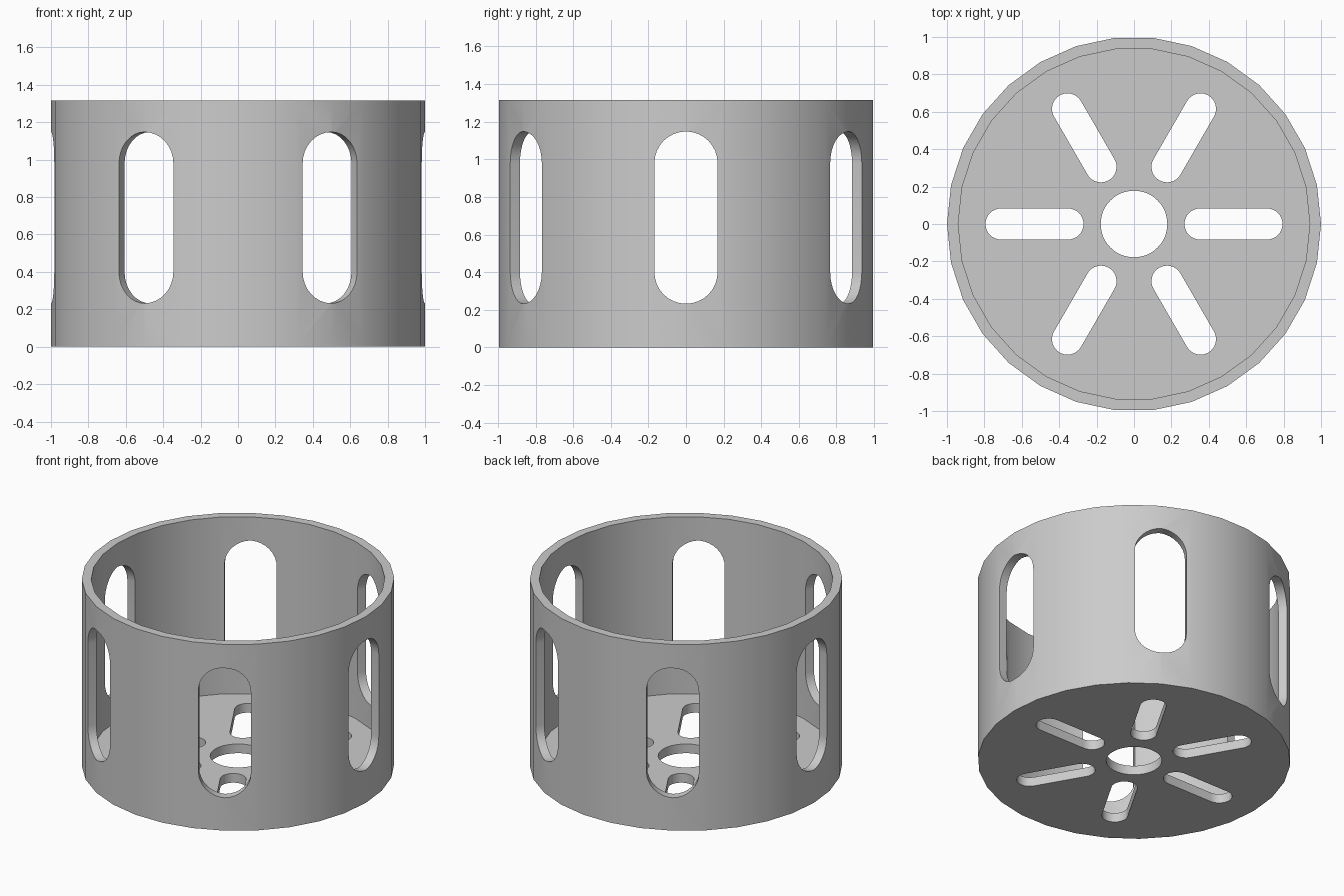
import bpy, bmesh
from math import cos, sin, pi, radians
from mathutils import Matrix, Vector

cube = bpy.data.objects.get("Cube")
if cube:
    bpy.data.objects.remove(cube, do_unlink=True)

SIDES, HEIGHT, OUTER, INNER, FLOOR = 30, 1.315, 1.0, 0.94, 0.065


def new_object(name, bm):
    bmesh.ops.recalc_face_normals(bm, faces=bm.faces)
    mesh = bpy.data.meshes.new(name)
    bm.to_mesh(mesh)
    bm.free()
    obj = bpy.data.objects.new(name, mesh)
    bpy.context.collection.objects.link(obj)
    return obj


def ring(bm, radius, z):
    return [bm.verts.new((radius * cos(2 * pi * i / SIDES),
                          radius * sin(2 * pi * i / SIDES), z)) for i in range(SIDES)]


def slot_prism(bm, start, end, radius, low, high, matrix, steps=16):
    """Round-ended bar along local x, extruded along local z."""
    outline = []
    for centre, turn in ((end, -pi / 2), (start, pi / 2)):
        for i in range(steps + 1):
            a = turn + pi * i / steps
            outline.append((centre + radius * cos(a), radius * sin(a)))
    if start == end:  # a plain circle repeats its end points
        outline = outline[:steps] + outline[steps + 1:-1]
    loops = [[bm.verts.new(matrix @ Vector((x, y, z))) for x, y in outline]
             for z in (low, high)]
    bm.faces.new(loops[0])
    bm.faces.new(loops[1])
    n = len(outline)
    for i in range(n):
        j = (i + 1) % n
        bm.faces.new((loops[0][i], loops[0][j], loops[1][j], loops[1][i]))


# Cup: outer wall, rim, inner wall and floor
bm = bmesh.new()
rings = [ring(bm, r, z) for r, z in
         ((OUTER, 0), (OUTER, HEIGHT), (INNER, HEIGHT), (INNER, FLOOR))]
for a, b in zip(rings, rings[1:]):
    for i in range(SIDES):
        j = (i + 1) % SIDES
        bm.faces.new((a[i], a[j], b[j], b[i]))
bm.faces.new(rings[0])
bm.faces.new(rings[-1])
cup = new_object("slotted_cup", bm)

# Cutters: six wall windows, six floor slots, one centre hole
bm = bmesh.new()
upright = Matrix.Rotation(radians(-90), 4, 'Y')   # local x -> up, local z -> inward
for k in range(6):
    turn = Matrix.Rotation(radians(60 * k), 4, 'Z')
    slot_prism(bm, 0.40, 0.98, 0.168, -1.1, -0.85, turn @ upright)
    slot_prism(bm, 0.353, 0.711, 0.083, -0.1, 0.15, turn)
slot_prism(bm, 0, 0, 0.178, -0.1, 0.15, Matrix(), 24)
cutter = new_object("opening_cutter", bm)
cutter.hide_render = True

cut = cup.modifiers.new("openings", 'BOOLEAN')
cut.operation = 'DIFFERENCE'
cut.solver = 'EXACT'
cut.object = cutter
bpy.context.view_layer.objects.active = cup
cup.select_set(True)
cutter.select_set(False)
bpy.ops.object.modifier_apply(modifier=cut.name)
bpy.data.objects.remove(cutter, do_unlink=True)
bpy.ops.object.shade_smooth_by_angle(angle=radians(30))

# Single grey material
grey = bpy.data.materials.new("plain_grey")
grey.use_nodes = True
colour = (0.6, 0.6, 0.6, 1)
grey.diffuse_color = colour
grey.node_tree.nodes["Principled BSDF"].inputs["Base Color"].default_value = colour
cup.data.materials.clear()
cup.data.materials.append(grey)
